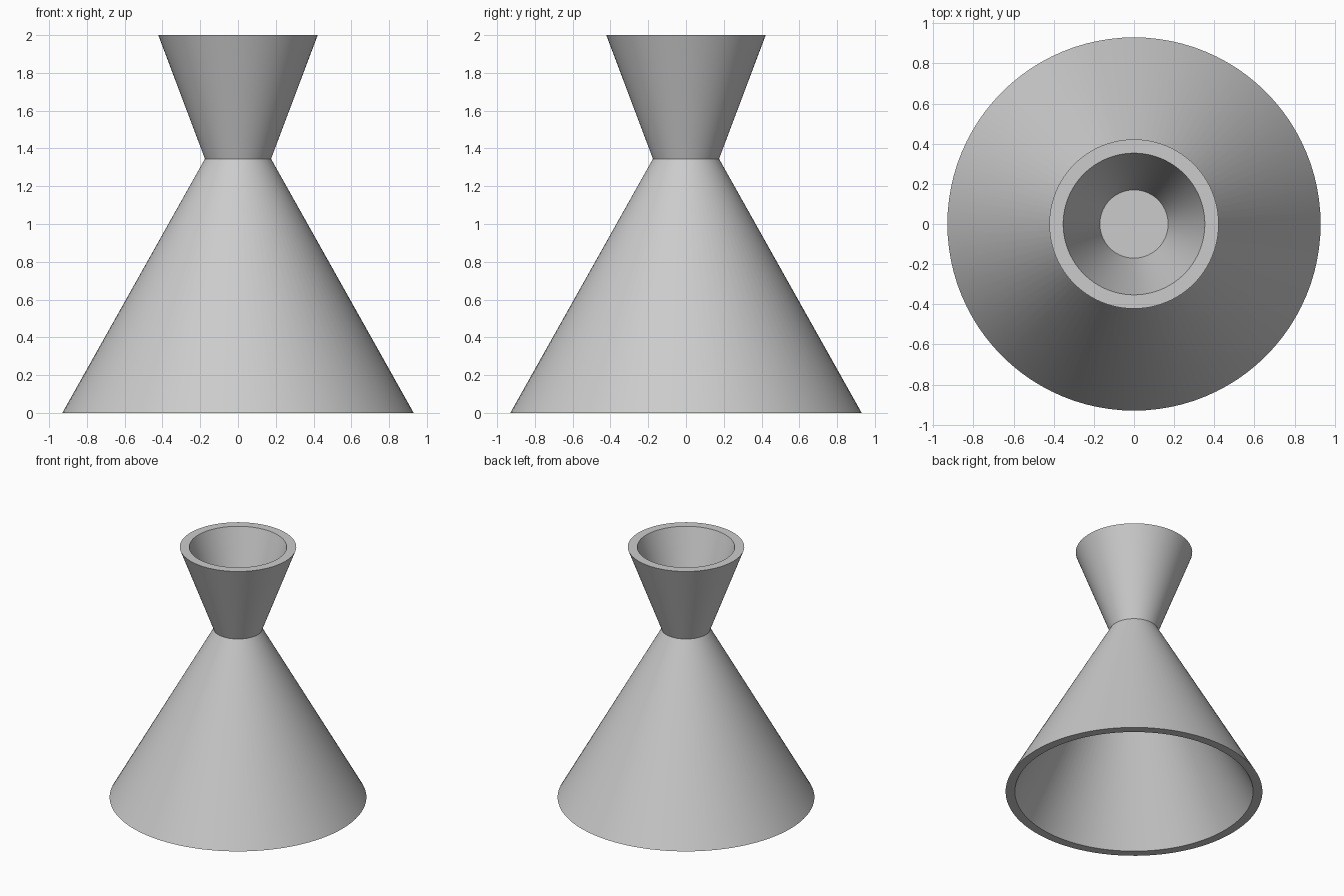
import bpy
import bmesh
import math

SEGMENTS = 96

# Remove the default cube
cube = bpy.data.objects.get("Cube")
if cube:
    bpy.data.objects.remove(cube, do_unlink=True)

# Single plain grey
grey = bpy.data.materials.new("plain grey")
grey.use_nodes = True
colour = (0.6, 0.6, 0.6, 1.0)
grey.diffuse_color = colour
grey.node_tree.nodes["Principled BSDF"].inputs["Base Color"].default_value = colour


def lathe(name, profile):
    """Spin a (radius, height) profile around the z axis into a closed body."""
    bm = bmesh.new()
    verts = [bm.verts.new((r, 0, z)) for r, z in profile]
    edges = [bm.edges.new(pair) for pair in zip(verts, verts[1:])]
    bmesh.ops.spin(bm, geom=verts + edges, cent=(0, 0, 0), axis=(0, 0, 1),
                   angle=math.tau, steps=SEGMENTS, use_merge=True)
    bmesh.ops.remove_doubles(bm, verts=bm.verts, dist=0.0001)
    bmesh.ops.recalc_face_normals(bm, faces=bm.faces)
    mesh = bpy.data.meshes.new(name)
    bm.to_mesh(mesh)
    bm.free()
    mesh.materials.append(grey)
    obj = bpy.data.objects.new(name, mesh)
    bpy.context.collection.objects.link(obj)
    bpy.ops.object.select_all(action='DESELECT')
    obj.select_set(True)
    bpy.context.view_layer.objects.active = obj
    bpy.ops.object.shade_smooth_by_angle(angle=math.radians(30))
    return obj


# Hollow base cone, pinched waist and open cup, in one continuous wall
lathe("double_cone_cup", [
    (0, 1.28), (0.17, 1.28),        # ceiling of the lower hollow
    (0.863, 0), (0.93, 0),          # bottom rim
    (0.175, 1.345),                 # waist
    (0.422, 2), (0.353, 2),         # top rim
    (0.17, 1.4), (0, 1.4),          # floor of the cup
])
